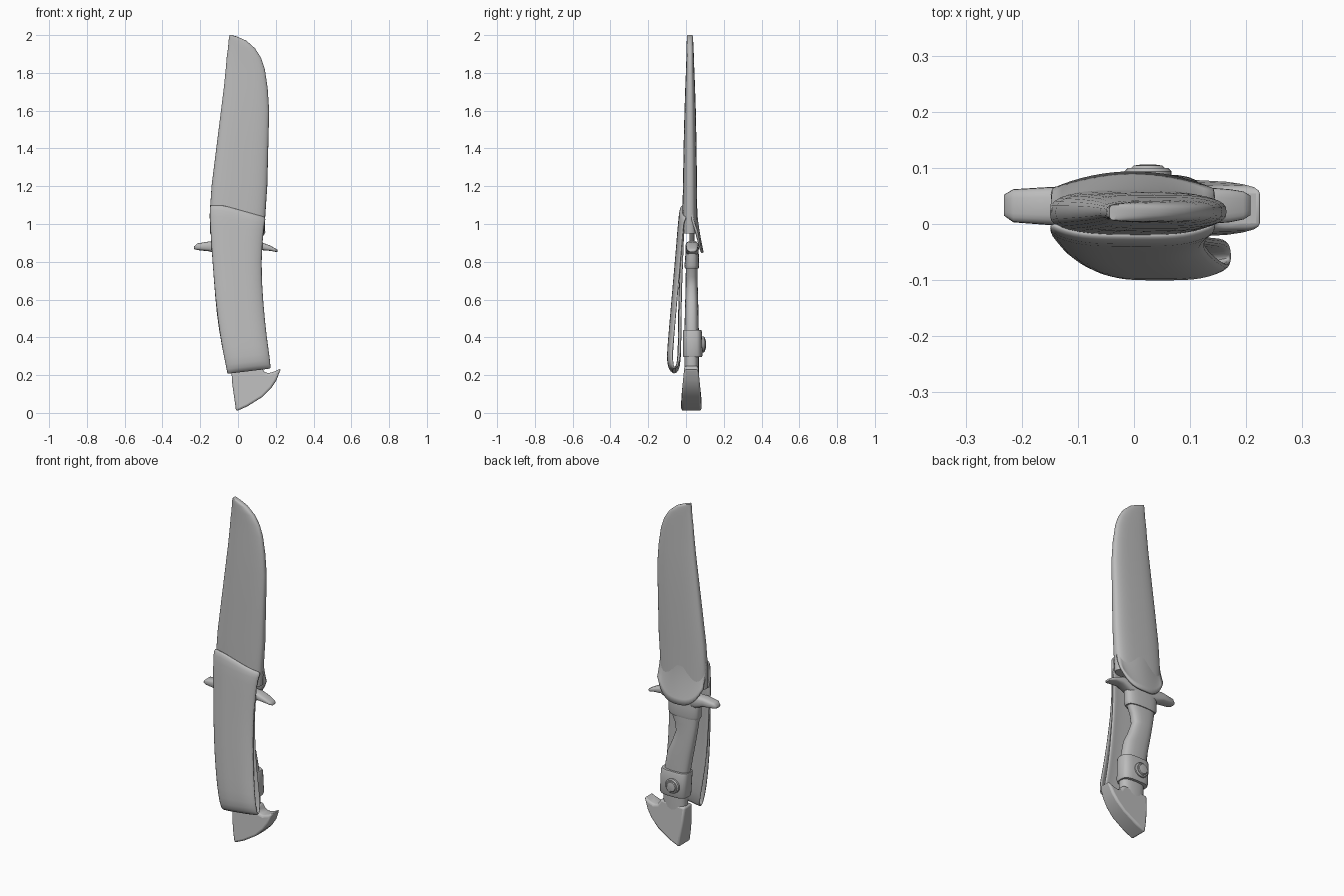
import bpy, bmesh, math

cube = bpy.data.objects.get("Cube")
if cube:
    bpy.data.objects.remove(cube)

grey = bpy.data.materials.new("plain grey")
grey.use_nodes = True
grey.diffuse_color = (0.5, 0.5, 0.5, 1)
grey.node_tree.nodes["Principled BSDF"].inputs["Base Color"].default_value = (0.5, 0.5, 0.5, 1)


def finish(name, bm, angle=40, thick=0, bevel=0, smooth=0):
    bmesh.ops.recalc_face_normals(bm, faces=bm.faces)
    mesh = bpy.data.meshes.new(name)
    bm.to_mesh(mesh)
    bm.free()
    mesh.materials.append(grey)
    ob = bpy.data.objects.new(name, mesh)
    bpy.context.collection.objects.link(ob)
    if thick:
        m = ob.modifiers.new("thickness", 'SOLIDIFY')
        m.thickness, m.offset = thick, 0
    if bevel:
        m = ob.modifiers.new("soft edges", 'BEVEL')
        m.width, m.segments = bevel, 3
    if smooth:
        m = ob.modifiers.new("smooth", 'SUBSURF')
        m.levels = m.render_levels = smooth
    bpy.ops.object.select_all(action='DESELECT')
    ob.select_set(True)
    bpy.context.view_layer.objects.active = ob
    bpy.ops.object.shade_smooth_by_angle(angle=math.radians(angle))
    return ob


def bridge(bm, rows, closed):
    """Join successive rows of vertices with quads."""
    for a, b in zip(rows, rows[1:]):
        n = len(a)
        for i in range(n if closed else n - 1):
            j = (i + 1) % n
            bm.faces.new((a[i], a[j], b[j], b[i]))


def loft(name, sections, power=0.7, along_x=False, n=24, **kw):
    """Sections: position, then low/high across, then low/high in y."""
    bm = bmesh.new()
    rows = []
    for pos, lo, hi, y0, y1 in sections:
        row = []
        for i in range(n):
            a = math.tau * i / n
            c, s = math.cos(a), math.sin(a)
            c = math.copysign(abs(c) ** power, c)
            s = math.copysign(abs(s) ** power, s)
            across = (lo + hi) / 2 + c * (hi - lo) / 2
            y = (y0 + y1) / 2 + s * (y1 - y0) / 2
            row.append(bm.verts.new((pos, y, across) if along_x else (across, y, pos)))
        rows.append(row)
    bridge(bm, rows, True)
    bm.faces.new(rows[0])
    bm.faces.new(rows[-1])
    return finish(name, bm, **kw)


def lerp_table(table, z):
    for (z0, a0, b0), (z1, a1, b1) in zip(table, table[1:]):
        if z <= z1:
            t = max(0, (z - z0) / (z1 - z0))
            return a0 + (a1 - a0) * t, b0 + (b1 - b0) * t
    return table[-1][1:]


# Sheath body
loft("sheath", [
    (0.95, -.148, .138, -.02, .062), (1.05, -.15, .145, -.02, .06),
    (1.2, -.14, .155, -.016, .058), (1.4, -.115, .16, -.013, .056),
    (1.6, -.09, .165, -.008, .052), (1.72, -.075, .157, -.004, .048),
    (1.82, -.065, .142, 0, .044), (1.88, -.06, .122, .002, .042),
    (1.93, -.053, .09, .003, .04), (1.97, -.05, .045, .004, .038),
    (1.99, -.047, .0, .005, .036), (2.0, -.044, -.03, .007, .034)], n=32, angle=50)

# Rounded flap at the back of the sheath mouth
bm = bmesh.new()
rows = []
for r in range(9):
    t = r / 8
    row = []
    for c in range(17):
        u = c / 8 - 1
        bottom = .848 + .11 * abs(u) ** 3
        z = 1.1 + (bottom - 1.1) * t
        y = .052 + .036 * t ** 1.6 - .03 * u * u
        row.append(bm.verts.new((u * .145 - .002, y, z)))
    rows.append(row)
bridge(bm, rows, False)
finish("sheath_back_flap", bm, thick=.012, angle=50)

# Belt loop: one strap folded under at the bottom
widths = [(.2, -.055, .175), (.3, -.075, .165), (.5, -.115, .14), (.7, -.127, .125),
          (.85, -.14, .12), (.95, -.148, .133), (1.05, -.152, .145), (1.1, -.15, .147)]
path = [(-.018, 1.1), (-.03, 1.08), (-.036, 1.0), (-.052, .8), (-.07, .6), (-.087, .4),
        (-.096, .28), (-.09, .23), (-.07, .207), (-.047, .22), (-.037, .28),
        (-.035, .45), (-.034, .6), (-.027, .8), (-.018, 1.0)]
bm = bmesh.new()
rows = []
for k, (y, z) in enumerate(path):
    left, right = lerp_table(widths, z)
    bend = .022 if k < 8 else .006
    row = []
    for c in range(11):
        u = c / 5 - 1
        x = (left + right) / 2 + u * (right - left) / 2
        dz = .12 * (x + .055) if z < .3 else 0
        if k < 2:
            dz = -.28 * max(0, x + .08)
        row.append(bm.verts.new((x, y + bend * u ** 4, z + dz)))
    rows.append(row)
bridge(bm, rows, False)
finish("belt_loop", bm, thick=.014, smooth=1, angle=50)

# Handle with a finger groove
loft("handle", [
    (.1, -.015, .09, -.005, .065), (.2, -.026, .118, -.008, .068),
    (.3, -.028, .115, -.008, .068), (.42, -.04, .112, -.008, .068),
    (.54, -.063, .09, -.006, .066), (.6, -.075, .062, -.004, .064),
    (.67, -.088, .036, -.002, .062), (.72, -.097, .045, -.002, .062),
    (.78, -.106, .072, 0, .062)], power=.75)
loft("handle_collar", [
    (.765, -.108, .075, -.006, .067), (.78, -.115, .083, -.008, .07),
    (.83, -.115, .083, -.004, .068), (.87, -.122, .092, -.002, .066)], power=.7)

# Crossguard
loft("crossguard", [
    (-.232, .867, .882, .015, .052), (-.215, .862, .897, .003, .062),
    (-.15, .855, .908, -.002, .066), (-.1, .835, .91, -.003, .068),
    (.07, .835, .91, -.003, .068), (.12, .862, .905, -.001, .066),
    (.17, .858, .886, .003, .062), (.195, .853, .872, .008, .058),
    (.208, .852, .864, .016, .05)], along_x=True, n=20, power=.65, angle=60)

# Blade root between guard and sheath
loft("blade_root", [(.89, -.09, .07, .018, .045), (.97, -.09, .07, .018, .045)])

# Hooked pommel, wider towards the bottom
outline = [(-.036, .24), (-.03, .15), (-.02, .08), (-.01, .008), (.05, .035), (.13, .085),
           (.175, .13), (.203, .172), (.228, .236), (.2, .222), (.165, .21), (.14, .215), (.12, .25)]
bm = bmesh.new()
sides = []
for sign in (-1, 1):
    sides.append([bm.verts.new((x, .028 + sign * (.054 - .1 * max(0, z - .07)), z))
                  for x, z in outline])
bridge(bm, sides, True)
for side in sides:
    bm.faces.new(side)
finish("pommel", bm, bevel=.014, angle=40)

# Retaining band with its stud
band = [(.295, -.04, .122, -.014, .083), (.305, -.042, .126, -.016, .088),
        (.43, -.05, .122, -.016, .084), (.44, -.049, .118, -.014, .08)]
loft("retaining_band", band, power=.6, angle=50)

bm = bmesh.new()
rows = []
for radius, y in ((.042, .075), (.042, .094), (.036, .1), (.03, .1), (.026, .104), (.012, .106)):
    rows.append([bm.verts.new((.025 + radius * math.cos(math.tau * i / 24), y,
                               .362 + radius * math.sin(math.tau * i / 24))) for i in range(24)])
bridge(bm, rows, True)
bm.faces.new(rows[0])
bm.faces.new(rows[-1])
finish("band_stud", bm, angle=35)
